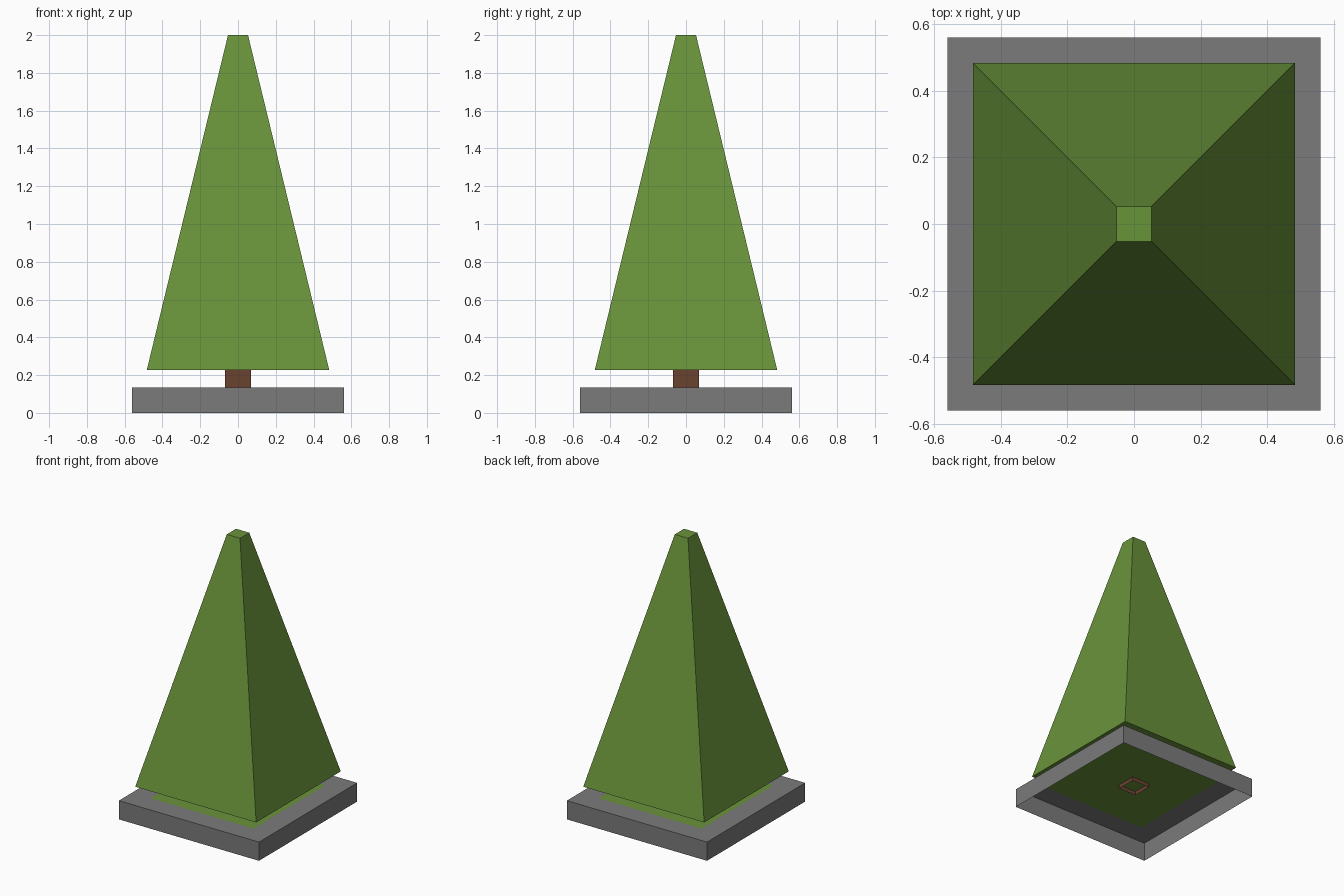
import bpy, bmesh

if "Cube" in bpy.data.objects:
    bpy.data.objects.remove(bpy.data.objects["Cube"])


def linear(c):
    c /= 255
    return c / 12.92 if c <= 0.04045 else ((c + 0.055) / 1.055) ** 2.4


def material(name, r, g, b):
    m = bpy.data.materials.new(name)
    m.diffuse_color = (linear(r), linear(g), linear(b), 1)
    m.use_nodes = True
    m.node_tree.nodes["Principled BSDF"].inputs["Base Color"].default_value = m.diffuse_color
    return m


leaf_green = material("leaf green", 105, 147, 58)
stone_grey = material("stone grey", 123, 123, 123)
bark_brown = material("bark brown", 106, 66, 48)


def ring(bm, half, z):
    """Square loop of four vertices, counter-clockwise from above."""
    return [bm.verts.new((x * half, y * half, z))
            for x, y in ((-1, -1), (1, -1), (1, 1), (-1, 1))]


def square_loft(name, sections, mat, bottom=False, top=False):
    """Skin square sections given as (half width, z), with optional end caps."""
    bm = bmesh.new()
    rings = [ring(bm, h, z) for h, z in sections]
    for a, b in zip(rings, rings[1:]):
        for i in range(4):
            j = (i + 1) % 4
            bm.faces.new((a[i], a[j], b[j], b[i]))
    if bottom:
        bm.faces.new(rings[0][::-1])
    if top:
        bm.faces.new(rings[-1])
    mesh = bpy.data.meshes.new(name)
    bm.to_mesh(mesh)
    bm.free()
    mesh.materials.append(mat)
    obj = bpy.data.objects.new(name, mesh)
    bpy.context.collection.objects.link(obj)
    return obj


BASE_TOP = 0.135
TREE_BOTTOM = 0.227
BED = 0.41

# Stone surround: thin walls, open underneath, flat rim around the bed
square_loft("stone_surround", [(0.56, 0), (0.56, BASE_TOP), (BED, BASE_TOP)], stone_grey)

# Grass bed filling the opening in the rim
square_loft("grass_bed", [(BED, BASE_TOP)], leaf_green, top=True)

# Square trunk, open at the lower end, passing through the bed
square_loft("trunk", [(0.07, 0.107), (0.07, TREE_BOTTOM)], bark_brown)

# Tapered foliage with a small flat top
square_loft("foliage", [(0.483, TREE_BOTTOM), (0.053, 2.0)], leaf_green,
            bottom=True, top=True)
